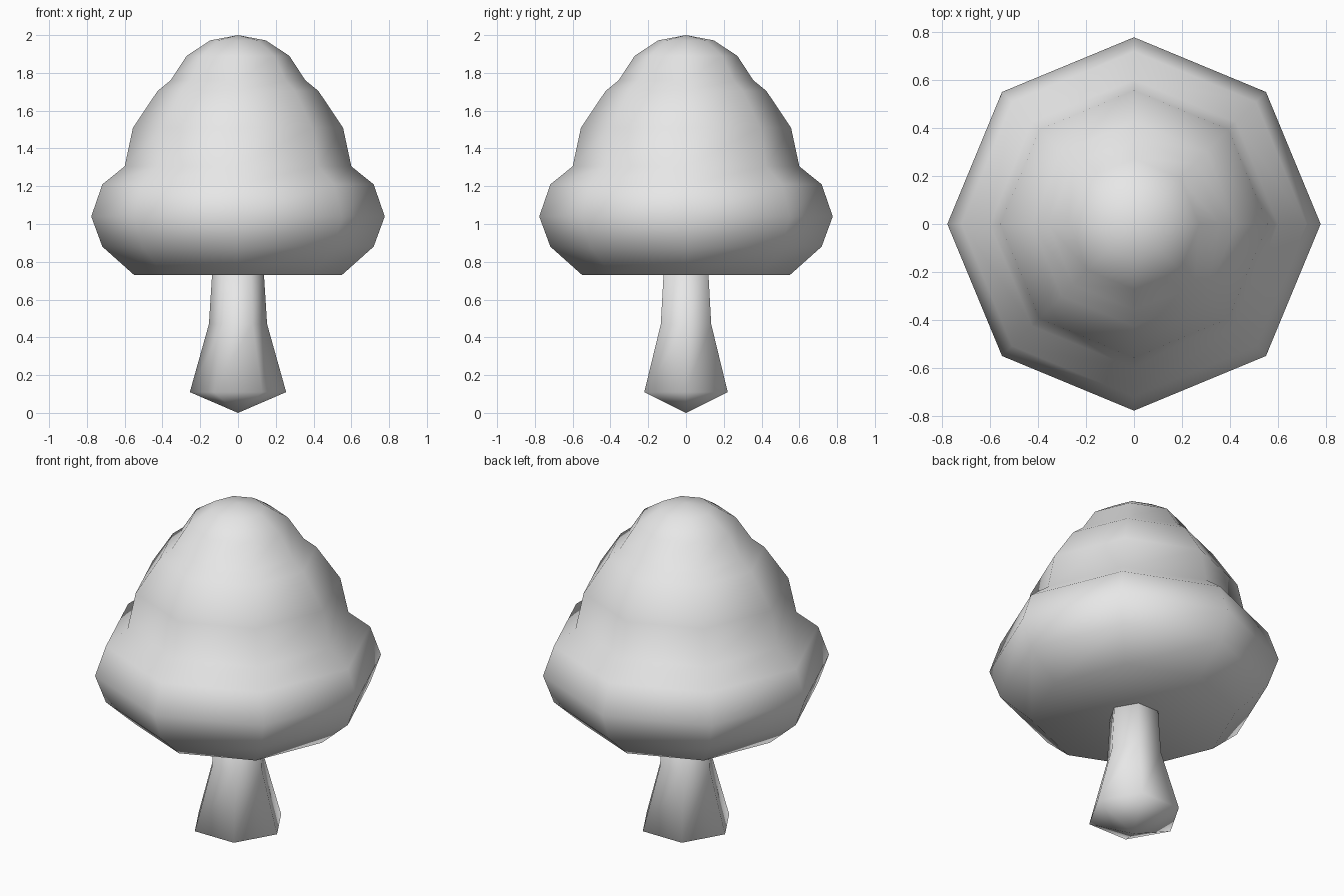
import bpy, bmesh
from math import cos, sin, tau

cube = bpy.data.objects.get("Cube")
if cube:
    bpy.data.objects.remove(cube, do_unlink=True)

grey = bpy.data.materials.new("plain_grey")
grey.use_nodes = True
colour = (0.8, 0.8, 0.8, 1)
grey.diffuse_color = colour
grey.node_tree.nodes["Principled BSDF"].inputs["Base Color"].default_value = colour


def lathe(name, profile, sides):
    """Turn a (radius, height) profile around z; zero radius makes a point."""
    bm = bmesh.new()
    rings = []
    for r, z in profile:
        count = sides if r else 1
        rings.append([bm.verts.new((r * cos(tau * i / sides), r * sin(tau * i / sides), z))
                      for i in range(count)])
    for low, high in zip(rings, rings[1:]):
        for i in range(sides):
            j = (i + 1) % sides
            if len(low) == 1:
                bm.faces.new((low[0], high[j], high[i]))
            elif len(high) == 1:
                bm.faces.new((low[i], low[j], high[0]))
            else:
                bm.faces.new((low[i], low[j], high[j], high[i]))
    # Close open ends
    if len(rings[0]) > 1:
        bm.faces.new(rings[0][::-1])
    if len(rings[-1]) > 1:
        bm.faces.new(rings[-1])
    bmesh.ops.recalc_face_normals(bm, faces=bm.faces[:])
    for f in bm.faces:
        f.smooth = True
    mesh = bpy.data.meshes.new(name)
    bm.to_mesh(mesh)
    bm.free()
    mesh.materials.append(grey)
    obj = bpy.data.objects.new(name, mesh)
    bpy.context.collection.objects.link(obj)
    return obj


# Six-sided trunk with a pointed root
lathe("trunk", [(0, 0), (0.255, 0.11), (0.154, 0.47), (0.133, 0.8)], 6)

# Eight-sided foliage in three swelling tiers
lathe("foliage", [(0.55, 0.73), (0.718, 0.88), (0.777, 1.04), (0.718, 1.21),
                  (0.6, 1.305), (0.556, 1.51), (0.425, 1.705), (0.357, 1.76),
                  (0.272, 1.89), (0.147, 1.972), (0, 2)], 8)
